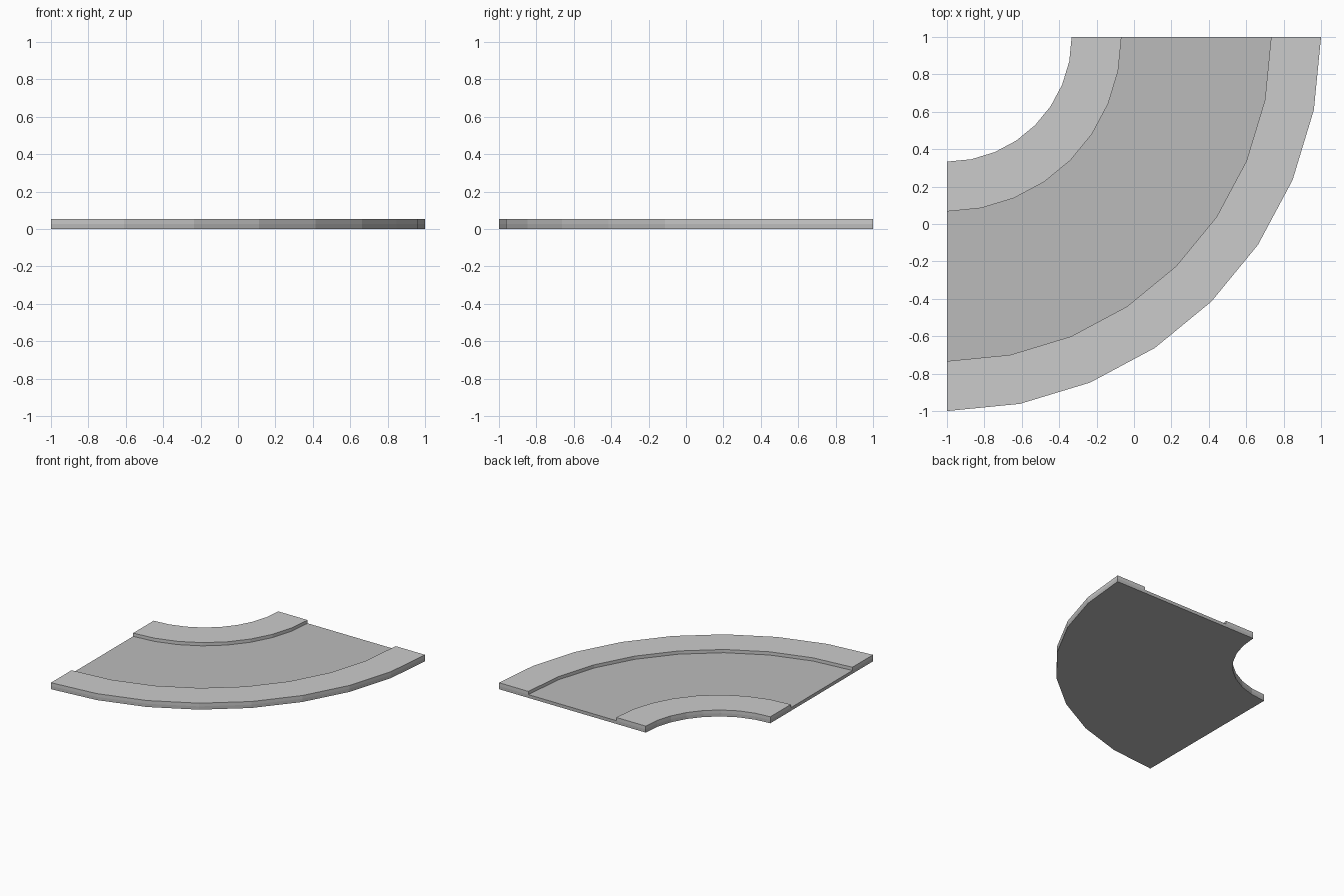
import bpy
import math

if "Cube" in bpy.data.objects:
    bpy.data.objects.remove(bpy.data.objects["Cube"])

CENTRE = (-1.0, 1.0)   # bend centre, at the tile corner
STEPS = 8              # segments in the quarter turn
ROAD_Z, KERB_Z = 0.0267, 0.0533


def material(name, grey):
    m = bpy.data.materials.new(name)
    m.diffuse_color = (grey, grey, grey, 1)
    m.use_nodes = True
    m.node_tree.nodes["Principled BSDF"].inputs["Base Color"].default_value = m.diffuse_color
    return m


def bend(name, profile, mat):
    """Sweep a closed (radius, z) profile through a quarter turn."""
    n = len(profile)
    verts, faces = [], []
    for i in range(STEPS + 1):
        a = -math.pi / 2 * i / STEPS
        for r, z in profile:
            verts.append((CENTRE[0] + r * math.cos(a), CENTRE[1] + r * math.sin(a), z))
    for i in range(STEPS):
        for j in range(n):
            k = (j + 1) % n
            faces.append((i * n + j, i * n + k, (i + 1) * n + k, (i + 1) * n + j))
    faces.append(tuple(reversed(range(n))))
    faces.append(tuple(STEPS * n + j for j in range(n)))
    mesh = bpy.data.meshes.new(name)
    mesh.from_pydata(verts, [], faces)
    mesh.materials.append(mat)
    obj = bpy.data.objects.new(name, mesh)
    bpy.context.collection.objects.link(obj)
    return obj


def box_profile(r0, r1, z0, z1):
    return [(r0, z0), (r0, z1), (r1, z1), (r1, z0)]


asphalt = material("asphalt", 0.5)
paving = material("paving", 0.8)

# Road slab running under both pavements
bend("road_slab", box_profile(2 / 3, 2.0, 0, ROAD_Z), asphalt)

# Raised pavements along the inner and outer edges
bend("inner_pavement", box_profile(2 / 3, 0.933, ROAD_Z, KERB_Z), paving)
bend("outer_pavement", box_profile(1.733, 2.0, ROAD_Z, KERB_Z), paving)
